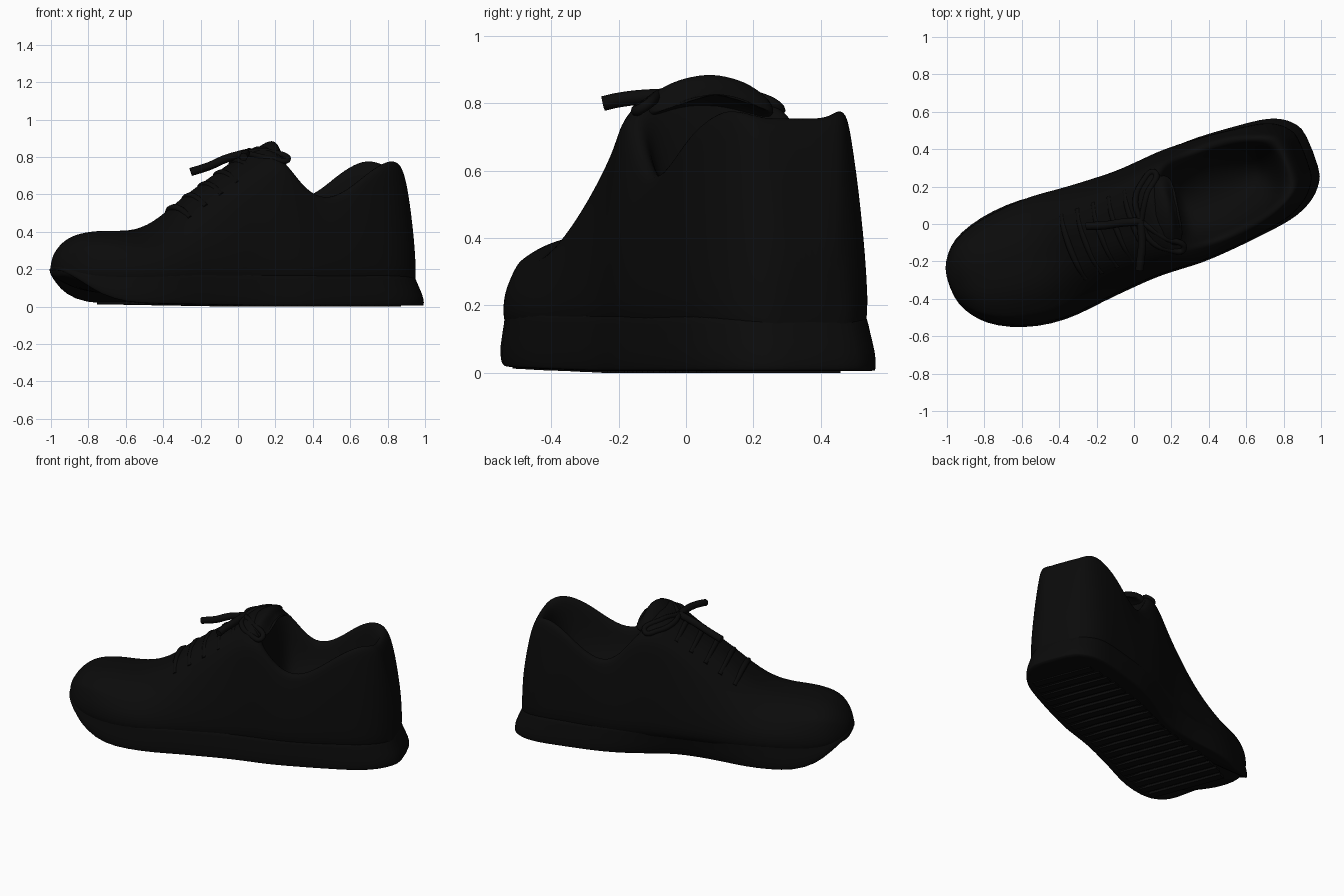
import bpy, bmesh, math
from mathutils import Matrix, Vector

if "Cube" in bpy.data.objects:
    bpy.data.objects.remove(bpy.data.objects["Cube"], do_unlink=True)

TURN = Matrix.Rotation(math.radians(21), 4, "Z")   # the shoe stands diagonally

black = bpy.data.materials.new("black")
black.use_nodes = True
colour = (0.0032, 0.0032, 0.0032, 1)
black.diffuse_color = colour
black.node_tree.nodes["Principled BSDF"].inputs["Base Color"].default_value = colour


def lerp(a, b, t):
    return a + (b - a) * t


def toe_lift(u):
    return max(0, -0.83 - u) * 0.85


def axis_shift(u):
    return max(0, -0.65 - u) * 0.1 + max(0, u - .75) * .08


def finish(name, bm, levels=0):
    bmesh.ops.recalc_face_normals(bm, faces=bm.faces)
    mesh = bpy.data.meshes.new(name)
    bm.to_mesh(mesh)
    bm.free()
    mesh.transform(TURN)
    mesh.materials.append(black)
    mesh.shade_smooth()
    obj = bpy.data.objects.new(name, mesh)
    bpy.context.collection.objects.link(obj)
    if levels:
        mod = obj.modifiers.new("smooth", "SUBSURF")
        mod.levels = mod.render_levels = levels
    return obj


def loft(name, rings, levels):
    """Closed skin through equal rings, capped at both ends."""
    bm = bmesh.new()
    rows = [[bm.verts.new(p) for p in ring] for ring in rings]
    n = len(rows[0])
    for a, b in zip(rows, rows[1:]):
        for i in range(n):
            j = (i + 1) % n
            bm.faces.new((a[i], a[j], b[j], b[i]))
    bm.faces.new(rows[0])
    bm.faces.new(rows[-1])
    return finish(name, bm, levels)


def tube(name, points, radius):
    curve = bpy.data.curves.new(name, "CURVE")
    curve.dimensions = "3D"
    curve.bevel_depth = radius
    curve.bevel_resolution = 2
    curve.use_fill_caps = True
    spline = curve.splines.new("BEZIER")
    spline.bezier_points.add(len(points) - 1)
    for bp, p in zip(spline.bezier_points, points):
        bp.co = TURN @ Vector(p)
        bp.handle_left_type = bp.handle_right_type = "AUTO"
    curve.materials.append(black)
    obj = bpy.data.objects.new(name, curve)
    bpy.context.collection.objects.link(obj)


# Upper: position along shoe, base half width, shoulder half width,
# shoulder height, centre height (0 where the foot opening is)
STATIONS = [
    (-1.037, .07, .05, .23, .25), (-1.007, .14, .1, .28, .305),
    (-.955, .21, .16, .32, .36), (-.88, .265, .21, .34, .395),
    (-.75, .315, .245, .335, .41), (-.6, .34, .255, .325, .4),
    (-.45, .345, .245, .36, .45), (-.3, .325, .22, .47, .585),
    (-.15, .315, .215, .58, .685), (0, .305, .22, .69, .785),
    (.1, .31, .24, .75, .855), (.18, .315, .25, .77, .88),
    (.24, .32, .255, .74, 0), (.32, .32, .26, .63, 0),
    (.42, .315, .265, .57, 0), (.54, .305, .26, .615, 0),
    (.66, .29, .245, .715, 0), (.77, .275, .21, .78, 0),
    (.84, .255, .175, .795, .745), (.89, .23, .145, .755, .77),
    (.93, .2, .115, .66, .68), (.965, .155, .095, .47, .49),
    (.988, .11, .07, .32, .33),
]


def section(u, wb, wt, hs, hc):
    base = .06 + toe_lift(u) * .6
    low = max(base + .03, min(.2, hs - .06))
    half = [(wb * .95, base), (wb, low),
            (lerp(wb, wt, .32), lerp(low, hs, .5)),
            (lerp(wb, wt, .75), lerp(low, hs, .88)), (wt, hs)]
    if hc:
        half += [(wt * .7, lerp(hs, hc, .65)), (wt * .35, hc)]
        middle = hc
    else:
        half += [(wt - .05, hs + .005), (wt - .075, lerp(.3, hs, .4))]
        middle = .3
    points = half + [(0, middle)] + [(-v, z) for v, z in reversed(half)]
    # the collar reaches further back on the left than on the right
    skew = .2 * max(0, 1 - abs(u - .35) / .4)
    return [(u + skew * v * max(0, z - .3) * 2, v + axis_shift(u), z) for v, z in points]


loft("upper", [section(*s) for s in STATIONS], 2)

# Sole: the same outline stacked, flared low at the heel and
# cut in under the arch on the left side
SOLE_LEVELS = [(.003, .975), (.005, .995), (.02, 1.005), (.06, 1.01),
               (.12, .985), (.17, .975), (.2, .93)]


def sole_ring(z, scale):
    side = [(s[0], s[1]) for s in STATIONS]
    outline = side + [(u, -w) for u, w in reversed(side)]
    ring = []
    for u, v in outline:
        low = 1 - z / .2
        flare = 1 + max(0, u - .5) * .1 * low
        lean = toe_lift(u) * lerp(.15, 1, low)
        arch = .08 * low * max(0, 1 - abs(u + .05) / .5) if v > 0 else 0
        ring.append((u * lerp(1, scale, .6) * flare,
                     v * scale * flare - arch + axis_shift(u),
                     z + lean + max(0, -u) * .018))
    return ring


loft("sole", [sole_ring(z, s) for z, s in SOLE_LEVELS], 1)

# Shallow tread bars under the sole
bm = bmesh.new()
for i in range(20):
    u = -.7 + i * .08
    width = min((abs(s[0] - u), s[1]) for s in STATIONS)[1] * 1.55
    place = Matrix.Translation((u, -.03, .008 + max(0, -u) * .018))
    bmesh.ops.create_cube(bm, size=1, matrix=place @ Matrix.Diagonal((.05, width, .016, 1)))
finish("tread_bars", bm).data.shade_flat()

# Tongue: wide curved pad standing up in front of the opening
TONGUE = [(.0, .74, .15), (.1, .85, .19), (.17, .895, .2), (.22, .9, .17)]
rings = []
for u, z, w in TONGUE:
    arc = [-1, -.6, 0, .6, 1]
    top = [(u + .03 * a, w * a, z - .08 * a * a) for a in arc]
    under = [(u + .05 + .03 * a, w * a, z - .06 - .08 * a * a) for a in reversed(arc)]
    rings.append(top + under)
loft("tongue", rings, 2)

# Lace rows lying across the instep
for i in range(5):
    u = -.36 + i * .09
    z = .53 + i * .062
    tube("lace_row", [(u + .02, -.18, z - .06), (u, -.08, z - .01),
                      (u, .08, z - .01), (u + .02, .18, z - .06)], .018)

# Bow: two flat loops and two loose ends
for side in (-1, 1):
    tube("bow_loop", [(.04, 0, .82), (.05, side * .11, .81), (.12, side * .19, .79),
                      (.2, side * .22, .785), (.12, side * .12, .83), (.04, 0, .82)], .016)
tube("bow_end_front", [(.04, 0, .82), (-.06, .03, .79), (-.15, .05, .75), (-.24, .08, .72)], .022)
tube("bow_end_side", [(.04, 0, .82), (0, -.12, .82), (-.04, -.2, .81), (-.06, -.24, .8)], .022)
